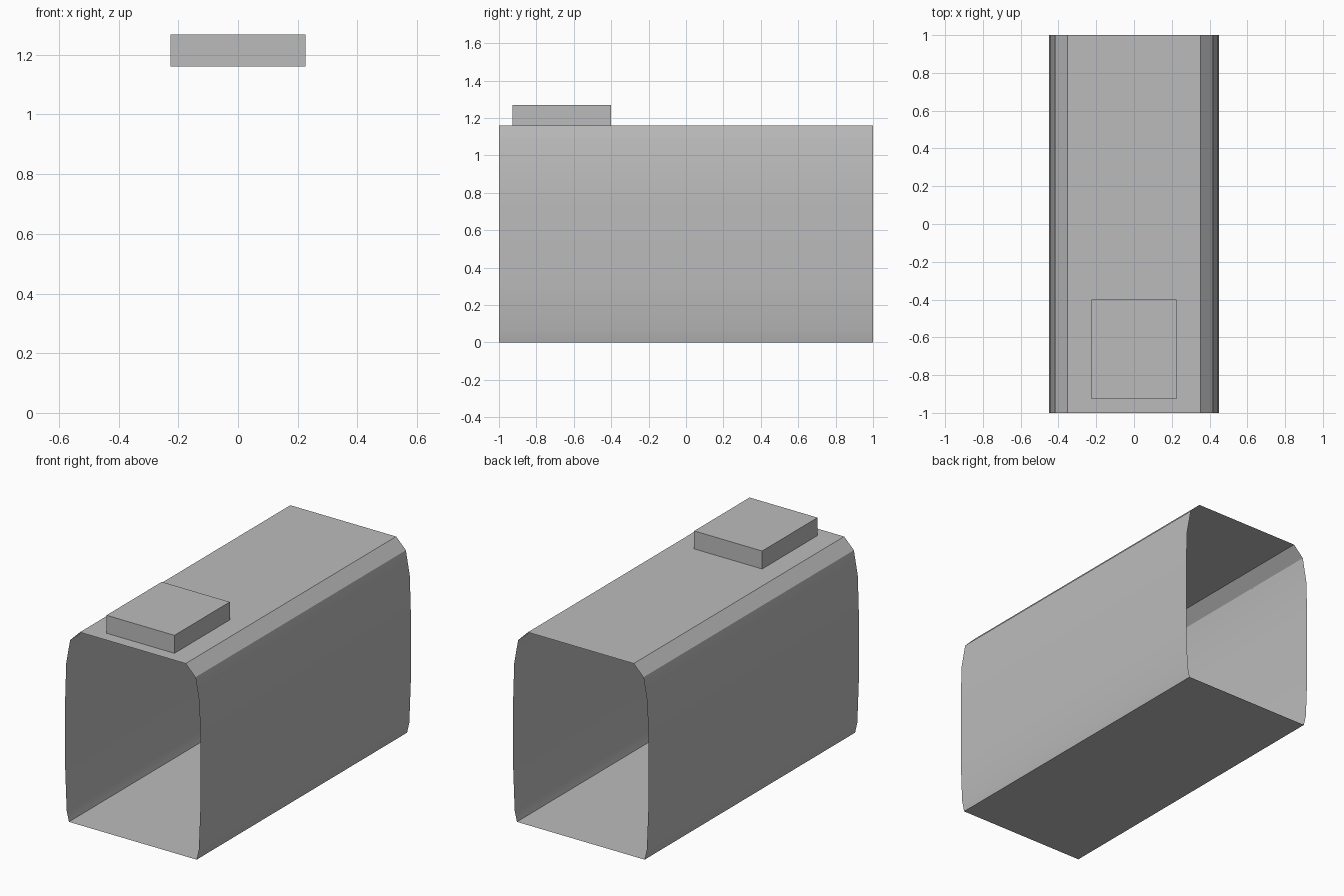
import bpy, bmesh, math

cube = bpy.data.objects.get("Cube")
if cube:
    bpy.data.objects.remove(cube, do_unlink=True)

grey = bpy.data.materials.new("plain grey")
grey.use_nodes = True
colour = (0.5, 0.5, 0.5, 1)
grey.diffuse_color = colour
grey.node_tree.nodes["Principled BSDF"].inputs["Base Color"].default_value = colour


def finish(bm, name):
    bmesh.ops.recalc_face_normals(bm, faces=bm.faces)
    mesh = bpy.data.meshes.new(name)
    bm.to_mesh(mesh)
    bm.free()
    mesh.materials.append(grey)
    obj = bpy.data.objects.new(name, mesh)
    bpy.context.collection.objects.link(obj)
    return obj


# Open-ended tube: right half of the cross-section, mirrored and extruded
half = [(0.425, 0), (0.44, 0.065), (0.45, 0.32), (0.45, 0.73),
        (0.443, 0.95), (0.417, 1.095), (0.352, 1.16)]
outline = half + [(-x, z) for x, z in reversed(half)]
bm = bmesh.new()
front = [bm.verts.new((x, -1, z)) for x, z in outline]
back = [bm.verts.new((x, 1, z)) for x, z in outline]
for i in range(len(outline)):
    j = (i + 1) % len(outline)
    bm.faces.new((front[i], front[j], back[j], back[i]))
tube = finish(bm, "tube_shell")
bpy.ops.object.select_all(action="DESELECT")
tube.select_set(True)
bpy.context.view_layer.objects.active = tube
bpy.ops.object.shade_smooth_by_angle(angle=math.radians(30))

# Flat block on the roof near the front
bm = bmesh.new()
bmesh.ops.create_cube(bm, size=1)
bmesh.ops.scale(bm, vec=(0.452, 0.526, 0.108), verts=bm.verts)
bmesh.ops.translate(bm, vec=(0, -0.664, 1.214), verts=bm.verts)
finish(bm, "roof_block")
